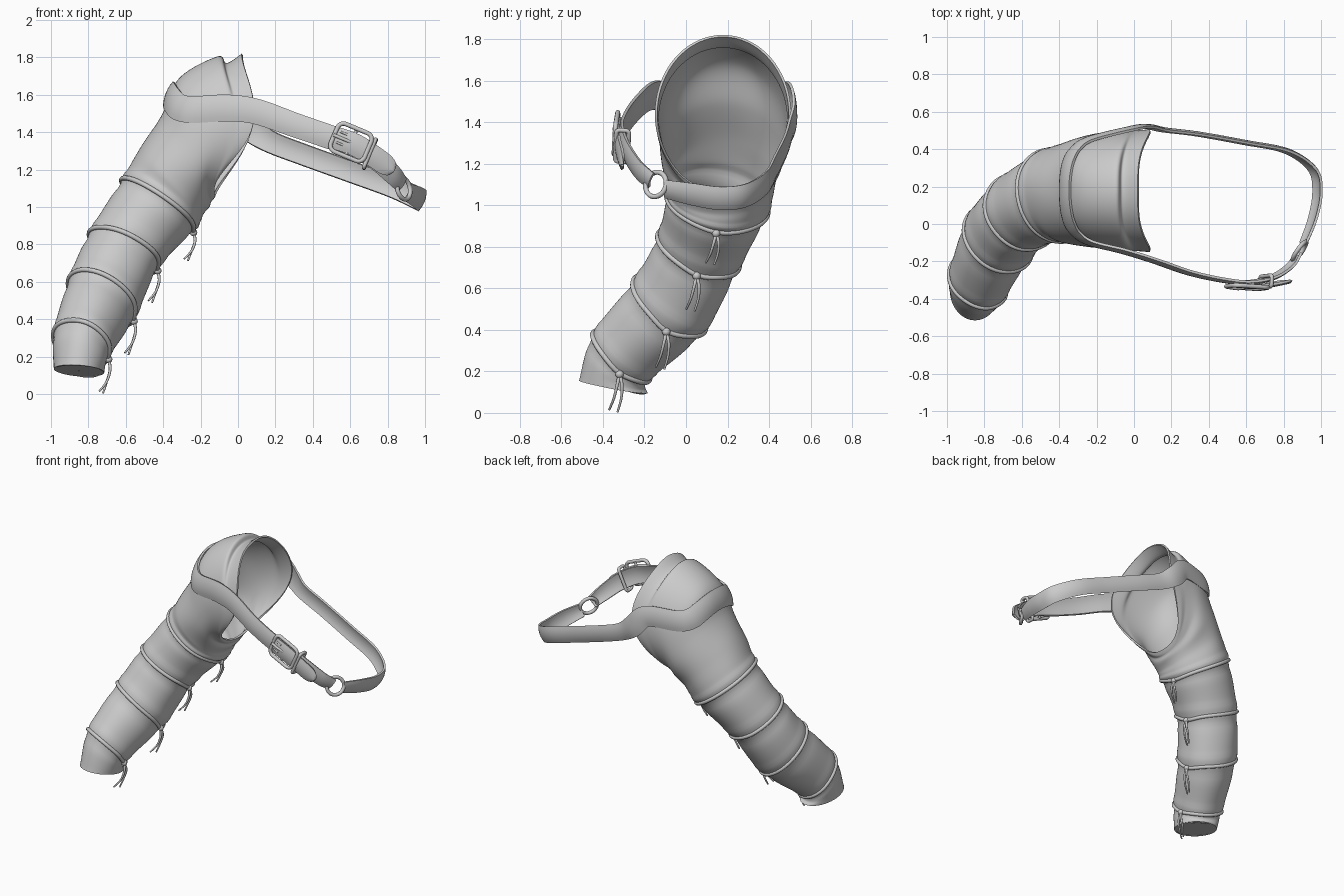
import bpy, math
from mathutils import Vector

if "Cube" in bpy.data.objects:
    bpy.data.objects.remove(bpy.data.objects["Cube"])

# Sleeve stations, cuff to armhole: outer x,z / inner x,z / centre y, half depth y / side lean x,z / side bulge x
ST = [(-.985, .135, -.715, .115, -.35, .165, 0, -.03, 0),
      (-.98, .345, -.69, .20, -.31, .137, -.045, -.10, 0),
      (-.90, .625, -.55, .41, -.08, .175, -.05, -.10, 0),
      (-.79, .87, -.42, .68, .06, .195, -.04, -.07, 0),
      (-.62, 1.15, -.23, .88, .15, .243, -.03, -.04, 0),
      (-.52, 1.32, -.185, .96, .165, .27, 0, 0, 0),
      (-.41, 1.49, -.155, 1.0, .175, .295, 0, 0, .02),
      (-.315, 1.69, -.145, 1.025, .178, .31, 0, 0, .06),
      (-.11, 1.805, -.135, 1.037, .178, .32, 0, 0, .07),
      (-.06, 1.77, -.127, 1.048, .178, .322, 0, 0, .10),
      (.02, 1.82, -.12, 1.06, .178, .328, 0, 0, .13)]


def catmull(pts, s):
    """Point at parameter s on a smooth curve through equal-length number rows."""
    n = len(pts) - 1
    i = max(0, min(int(s), n - 1))
    u = s - i
    a, b, c, d = (pts[max(0, min(n, k))] for k in (i - 1, i, i + 1, i + 2))
    return [q + .5 * u * (r - p + u * (2 * p - 5 * q + 4 * r - w + u * (3 * (q - r) + w - p)))
            for p, q, r, w in zip(a, b, c, d)]


def centre(v):
    k = catmull(ST, v)
    return Vector(((k[0] + k[2]) / 2, k[4], (k[1] + k[3]) / 2))


def surf(v, t):
    """Sleeve surface: v runs cuff to armhole, t runs around from the outer side."""
    k = catmull(ST, v)
    U = Vector(((k[0] - k[2]) / 2, 0, (k[1] - k[3]) / 2))
    V = Vector((k[6], k[5], k[7]))
    c, s = math.cos(t), math.sin(t)
    f = 1 + .008 * math.cos(5 * t + v) * math.sin(1.7 * v) * min(1, max(0, 8 - v))
    if .5 < v < 4.5:
        d = v - round(v)
        f += .03 * math.exp(-((d - .12) / .1) ** 2) - .03 * math.exp(-((d + .15) / .12) ** 2)
    bulge = k[8] * abs(s) ** 3
    if s < 0 and c < 0:  # front of the armhole is cut back
        bulge -= .3 * k[8] * (2 * s * c) ** 2
    return centre(v) + (U * c + V * s) * f + Vector((bulge, 0, 0))


def normal(v, t):
    e = .02
    n = (surf(v, t + e) - surf(v, t - e)).cross(surf(v + e, t) - surf(v - e, t)).normalized()
    return n if n.dot(surf(v, t) - centre(v)) > 0 else -n


def grid(name, rows, closed, thick, offset):
    """Sheet through rows of points, thickened and smoothed."""
    m = len(rows[0])
    faces = [(i * m + j, i * m + (j + 1) % m, (i + 1) * m + (j + 1) % m, (i + 1) * m + j)
             for i in range(len(rows) - 1) for j in range(m if closed else m - 1)]
    me = bpy.data.meshes.new(name)
    me.from_pydata([p for r in rows for p in r], [], faces)
    ob = bpy.data.objects.new(name, me)
    bpy.context.collection.objects.link(ob)
    bpy.ops.object.select_all(action='DESELECT')
    ob.select_set(True)
    bpy.context.view_layer.objects.active = ob
    mod = ob.modifiers.new("thickness", 'SOLIDIFY')
    mod.thickness, mod.offset = thick, offset
    bpy.ops.object.modifier_apply(modifier=mod.name)
    bpy.ops.object.shade_smooth_by_angle(angle=math.radians(45))
    return ob


def tube(name, pts, r, cyclic=False, radii=None):
    cu = bpy.data.curves.new(name, 'CURVE')
    cu.dimensions = '3D'
    cu.bevel_depth, cu.bevel_resolution, cu.use_fill_caps = r, 3, True
    sp = cu.splines.new('POLY')
    sp.points.add(len(pts) - 1)
    for k, p in enumerate(pts):
        sp.points[k].co = (*p, 1)
        sp.points[k].radius = radii[k] if radii else 1
    sp.use_cyclic_u = cyclic
    ob = bpy.data.objects.new(name, cu)
    bpy.context.collection.objects.link(ob)
    return ob


# Sleeve
N = 72
TAU = 2 * math.pi
top = len(ST) - 1
rows = [[surf(i / 12, TAU * j / N) for j in range(N)] for i in range(top * 12 + 1)]
facing = (rows[1][0] - rows[0][0]).cross(rows[0][1] - rows[0][0]).dot(rows[0][0] - centre(0))
if facing > 0:
    rows = [r[::-1] for r in rows]
grid("sleeve", rows, True, .012, -1)

# Closed end inside the cuff
mid = centre(.04)
grid("cuff_end", [[mid + (surf(.04, TAU * j / N) - mid) * q for j in range(N)] for q in (.97, .5, .02)], True, .006, 0)

# Tie cords with knots and hanging ends
for k, drop in zip((1, 2, 3, 4), (.17, .18, .17, .15)):
    band = []
    for j in range(N):
        t = TAU * j / N
        v = k - .07 * math.exp(-((t - math.pi) / .45) ** 2)
        band.append(surf(v, t) + normal(v, t) * .001)
    tube(f"tie_cord_{k}", band, .013, True)
    knot = band[N // 2] + normal(k, math.pi) * .008
    bpy.ops.mesh.primitive_uv_sphere_add(segments=16, ring_count=10, radius=.02, location=knot)
    bpy.context.object.name = f"tie_knot_{k}"
    bpy.ops.object.shade_smooth()
    if k == 1:
        drop = knot.z - .004
    for side in (-1, 1):
        path = [(0, 0, 0), (.008, .012 * side, -.3 * drop),
                (-.01, .018 * side - .01, -.65 * drop), (-.04 + .01 * side, .02 * side - .03, -drop * (.97 + .03 * side))]
        pts = [knot + Vector(catmull(path, s / 5)) for s in range(16)]
        tube(f"tie_end_{k}_{'front' if side < 0 else 'back'}", pts, .009, False,
             [1 - .45 * s / 15 for s in range(16)])

# Strap path: x, y, z, half width; from ring, behind, over the shoulder, to the front
path = [(.905, -.10, 1.08, .045), (.955, .03, 1.055, .055), (.98, .17, 1.035, .058), (.955, .29, 1.05, .058),
        (.82, .385, 1.11, .056), (.60, .43, 1.19, .056), (.35, .475, 1.28, .056), (.17, .497, 1.35, .058)]
for deg in (92, 76, 60, 45, 30, 15, 0, -15, -30, -45, -60, -74):
    t = math.radians(deg)
    v = min(9.8, 6.55 + 2.3 * (abs(deg) / 80) ** 6)
    lift = .012 if abs(deg) > 70 else .005
    path.append((*(surf(v, t) + normal(v, t) * lift), .07))
path += [(.10, -.19, 1.51, .066), (.30, -.258, 1.44, .063), (.49, -.298, 1.375, .062), (.62, -.307, 1.33, .06),
         (.74, -.282, 1.255, .056), (.83, -.225, 1.17, .05), (.872, -.165, 1.12, .042)]


def frame(pts, s):
    """Width direction and outward direction along a strap."""
    e = .05
    T = (Vector(catmull(pts, s + e)[:3]) - Vector(catmull(pts, s - e)[:3])).normalized()
    up = Vector((.4, 0, 1))
    W = (up - T * up.dot(T)).normalized()
    return W, T.cross(W)


def strap(name, pts, steps, thick, tip=0):
    """Flat band with a slightly domed outer face and an optional rounded tip."""
    rows = []
    n = len(pts) - 1
    for i in range(n * steps + 1):
        s = i / steps
        k = catmull(pts, s)
        W, O = frame(pts, min(max(s, .05), n - .05))
        h = k[3]
        if tip and n - s < tip:
            h *= max(.06, math.sqrt(max(0, 1 - (1 - (n - s) / tip) ** 2)))
        rows.append([Vector(k[:3]) + W * h * c / 3 + O * .012 * (1 - c * c / 9) for c in range(-3, 4)])
    return grid(name, rows, False, thick, 0)


strap("strap", path, 8, .014)

# Loose strap tongue past the buckle
strap("strap_tongue", [(.52, -.318, 1.37, .058), (.62, -.328, 1.335, .058), (.72, -.322, 1.275, .056),
                       (.83, -.30, 1.195, .054)], 12, .014, .6)

# Buckle frame, bar, prong and keeper
C = Vector((.605, -.325, 1.345))
T, W = Vector((.86, -.06, -.36)).normalized(), Vector((.36, .05, .93)).normalized()
W = (W - T * W.dot(T)).normalized()
O = T.cross(W)
O = O if O.y < 0 else -O


def round_rect(c, A, B, a, b, r):
    out = []
    for q in range(4):
        sx, sy = ((1, 1), (-1, 1), (-1, -1), (1, -1))[q]
        for s in range(7):
            g = math.pi / 2 * (q + s / 6)
            out.append(c + A * (sx * (a - r) + r * math.cos(g)) + B * (sy * (b - r) + r * math.sin(g)))
    return out


tube("buckle_frame", round_rect(C + O * .012, T, W, .098, .08, .035), .012, True)
tube("buckle_bar", [C - W * .08, C + W * .08], .01)
tube("buckle_prong", [C + T * .005 + O * .012, C - T * .05 + O * .024, C - T * .10 + O * .022], .009)
for s in (-1, 1):
    tube("buckle_detail_" + ("lower" if s < 0 else "upper"),
         [C - T * .075 + W * .03 * s + O * .016, C - T * .035 + W * .03 * s + O * .016], .006)
tube("strap_keeper", round_rect(Vector((.705, -.308, 1.285)), W, O, .082, .03, .016), .011, True)

# Metal ring joining the strap ends
rc = Vector((.885, -.145, 1.10))
rn = Vector((.80, -.56, .2)).normalized()
bpy.ops.mesh.primitive_torus_add(major_radius=.06, minor_radius=.012, major_segments=40, minor_segments=12,
                                 location=rc, rotation=rn.to_track_quat('Z', 'Y').to_euler())
bpy.context.object.name = "strap_ring"
bpy.ops.object.shade_smooth()
